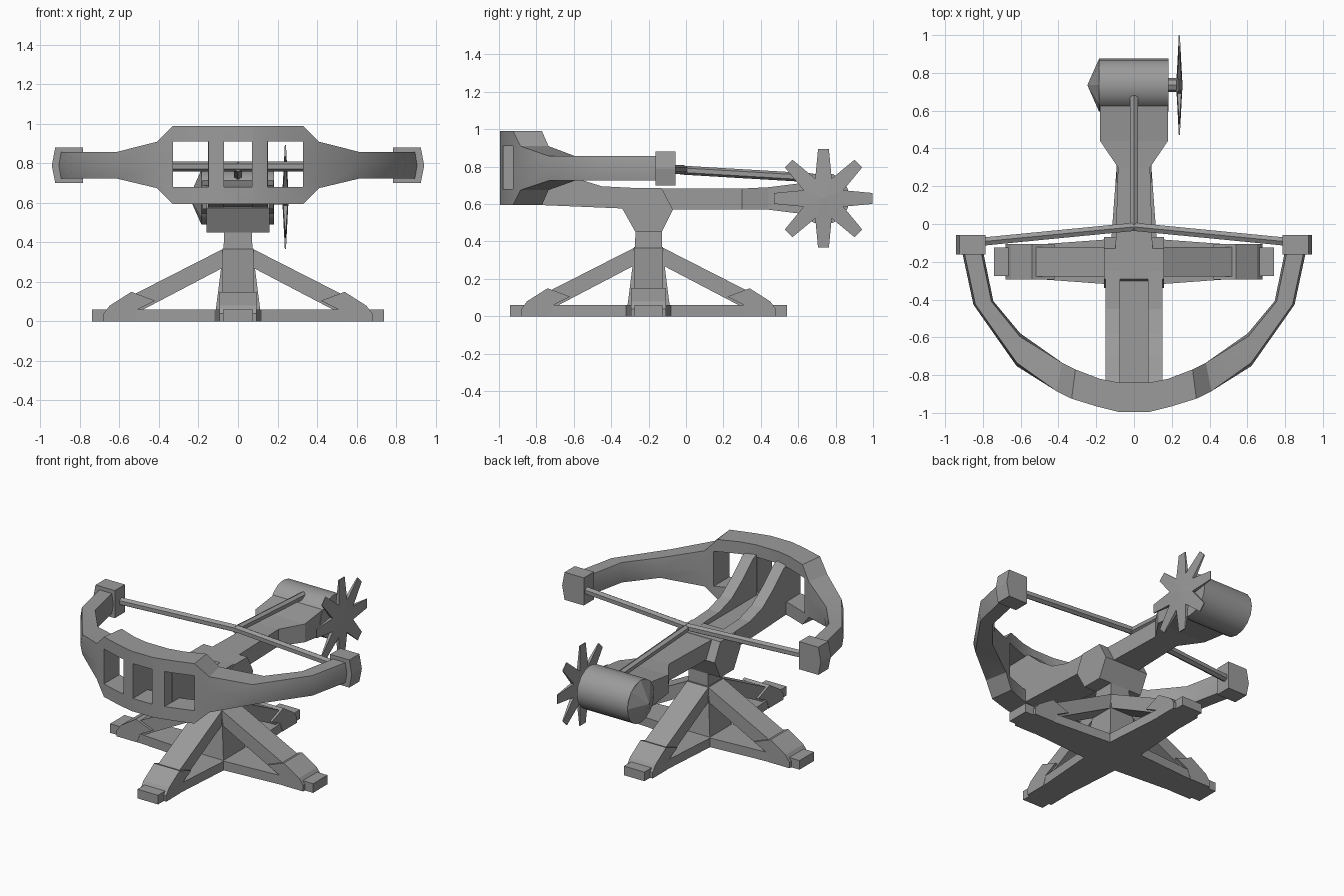
import bpy, bmesh, math
from mathutils import Vector, Matrix

if "Cube" in bpy.data.objects:
    bpy.data.objects.remove(bpy.data.objects["Cube"], do_unlink=True)

grey = bpy.data.materials.new("plain_grey")
grey.use_nodes = True
grey.diffuse_color = (0.33, 0.33, 0.33, 1)
grey.node_tree.nodes["Principled BSDF"].inputs["Base Color"].default_value = (0.33, 0.33, 0.33, 1)

PIVOT = Vector((0, -0.2, 0))


def finish(name, bm, smooth=None):
    bmesh.ops.recalc_face_normals(bm, faces=bm.faces)
    mesh = bpy.data.meshes.new(name)
    bm.to_mesh(mesh)
    bm.free()
    mesh.materials.append(grey)
    if smooth:
        mesh.shade_smooth()
        mesh.set_sharp_from_angle(angle=math.radians(smooth))
    obj = bpy.data.objects.new(name, mesh)
    bpy.context.collection.objects.link(obj)
    return obj


def loft(name, rings, smooth=None, matrix=None):
    """Skin a row of matching closed rings and cap both ends."""
    bm = bmesh.new()
    rows = [[bm.verts.new(p) for p in ring] for ring in rings]
    n = len(rows[0])
    for a, b in zip(rows, rows[1:]):
        for i in range(n):
            j = (i + 1) % n
            bm.faces.new((a[i], a[j], b[j], b[i]))
    bm.faces.new(rows[0])
    bm.faces.new(rows[-1])
    if matrix:
        bm.transform(matrix)
    return finish(name, bm, smooth)


def prism(name, outline, axis, lo, hi, matrix=None):
    """Extrude a 2D outline along the x, y or z axis."""
    def place(p, t):
        return {"x": (t, *p), "y": (p[0], t, p[1]), "z": (*p, t)}[axis]
    return loft(name, [[place(p, t) for p in outline] for t in (lo, hi)], matrix=matrix)


def box_ring(hw, y, z0, z1):
    return [(-hw, y, z0), (hw, y, z0), (hw, y, z1), (-hw, y, z1)]


def rod(name, start, end, r, sides=6, r2=None, smooth=None):
    a, b = Vector(start), Vector(end)
    bm = bmesh.new()
    bmesh.ops.create_cone(bm, cap_ends=True, segments=sides, radius1=r,
                          radius2=r if r2 is None else r2, depth=(b - a).length)
    turn = (b - a).to_track_quat("Z", "Y").to_matrix().to_4x4()
    bm.transform(Matrix.Translation((a + b) / 2) @ turn)
    return finish(name, bm, smooth)


# Four-legged stand: ground beam, strut and foot sleeve for each direction
half_beam = [(0, 0.12), (0.12, 0.12), (0.53, 0.09), (0.6, 0.075), (0.74, 0.075)]
beam = half_beam + [(x, -y) for x, y in reversed(half_beam)]
strut = [(0.62, 0.03), (0.6, 0.1), (0.07, 0.37), (0, 0.37), (0, 0.28), (0.08, 0.27), (0.5, 0.05)]
sleeve = [(0.68, 0), (0.68, 0.04), (0.65, 0.08), (0.54, 0.15), (0.42, 0.105), (0.51, 0.06), (0.53, 0)]
for i, side in enumerate(("left", "back", "right", "front")):
    m = Matrix.Translation(PIVOT) @ Matrix.Rotation(i * math.pi / 2, 4, "Z")
    prism(side + "_ground_beam", beam, "z", 0, 0.06, m)
    prism(side + "_strut", strut, "y", -0.078, 0.078, m)
    prism(side + "_foot_sleeve", sleeve, "y", -0.093, 0.093, m)

# Central column and swivel head
column = [(0.12, 0), (0.073, 0.37), (0.07, 0.46)]
loft("column", [[(sx * w, sy * w - 0.2, z) for sx, sy in ((-1, -1), (1, -1), (1, 1), (-1, 1))]
                for w, z in column])
head = [(-0.27, 0.45), (-0.13, 0.45), (-0.07, 0.57), (-0.13, 0.685), (-0.29, 0.685), (-0.34, 0.575)]
prism("swivel_head", head, "x", -0.16, 0.16)

# Stock: narrow body widening into the winch housing
loft("stock", [box_ring(*s) for s in (
    (0.1, -0.2, 0.572, 0.683), (0.085, 0.3, 0.572, 0.683),
    (0.18, 0.44, 0.57, 0.69), (0.18, 0.68, 0.54, 0.72))])

# Curved side rails rising to the bow, with a floor plank between them
rail = [(-0.9, 0.6), (-0.3, 0.575), (-0.25, 0.685), (-0.45, 0.695), (-0.58, 0.735),
        (-0.7, 0.82), (-0.8, 0.91), (-0.9, 0.95)]
for side, s in (("left", 1), ("right", -1)):
    prism(side + "_rail", rail, "x", s * 0.074, s * 0.152)
loft("floor_plank", [box_ring(0.08, -0.9, 0.6, 0.66), box_ring(0.08, -0.25, 0.577, 0.66)])

# Bow: outer x, outer y, inner x, inner y, bottom, top for one half
half_bow = [(0.08, -0.995, 0.08, -0.84, 0.595, 0.99),
            (0.2, -0.965, 0.18, -0.82, 0.595, 0.99),
            (0.33, -0.925, 0.31, -0.77, 0.595, 0.99),
            (0.41, -0.885, 0.38, -0.735, 0.675, 0.91),
            (0.62, -0.735, 0.605, -0.595, 0.725, 0.857),
            (0.84, -0.425, 0.755, -0.41, 0.725, 0.857),
            (0.905, -0.12, 0.815, -0.12, 0.725, 0.857)]


def bow_ring(s, ox, oy, ix, iy, z0, z1):
    o, i, zm = Vector((ox, oy)), Vector((ix, iy)), (z0 + z1) / 2
    bulge = (o - i) * (0.12 if ox > 0.5 else 0)
    row = [(i, z0), (o, z0), (o + bulge, zm), (o, z1), (i, z1), (i - bulge, zm)]
    return [(s * p.x, p.y, z) for p, z in row]


bow = loft("bow", [bow_ring(-1, *p) for p in reversed(half_bow)] +
           [bow_ring(1, *p) for p in half_bow], smooth=30)

# Three openings through the bow plate
for name, x0, x1 in (("right", -0.33, -0.15), ("middle", -0.07, 0.07), ("left", 0.15, 0.33)):
    cutter = prism(name + "_opening_cutter",
                   [(x0, 0.68), (x1, 0.68), (x1, 0.91), (x0, 0.91)], "y", -1.1, -0.65)
    cutter.hide_render = True
    cutter.hide_set(True)
    cut = bow.modifiers.new(name + "_opening", "BOOLEAN")
    cut.operation = "DIFFERENCE"
    cut.solver = "EXACT"
    cut.object = cutter

# Bow tips and the string
tip = [(0.785, 0.70), (0.925, 0.70), (0.943, 0.79), (0.925, 0.882), (0.785, 0.882)]
for side, s in (("left", 1), ("right", -1)):
    prism(side + "_bow_tip", [(s * x, z) for x, z in tip], "y", -0.162, -0.057)
    rod(side + "_string", (0, -0.015, 0.785), (s * 0.82, -0.095, 0.785), 0.025)

# Draw rope from the string to the winch
rod("draw_rope", (0, -0.03, 0.782), (0, 0.68, 0.74), 0.024)

# Winch drum with pointed cap and axle
rod("winch_drum", (-0.185, 0.735, 0.63), (0.183, 0.735, 0.63), 0.14, 16, smooth=40)
rod("drum_cap", (-0.185, 0.735, 0.63), (-0.247, 0.735, 0.63), 0.14, 8, r2=0)
rod("wheel_axle", (0.17, 0.735, 0.63), (0.24, 0.735, 0.63), 0.037, 8)

# Eight-bladed hand wheel, thick at the hub and thin at the tips
bm = bmesh.new()
rims = []
for s in (-1, 1):
    hub = bm.verts.new((0.24 + s * 0.017, 0.735, 0.63))
    rim = []
    for i in range(8):
        for offset, r, t in ((-0.11, 0.265, 0.003), (0.11, 0.265, 0.003), (math.pi / 8, 0.115, 0.011)):
            a = i * math.pi / 4 + offset
            rim.append(bm.verts.new((0.24 + s * t, 0.735 + r * math.cos(a), 0.63 + r * math.sin(a))))
    for i in range(8):
        a, b, c, d = rim[3 * i - 1], rim[3 * i], rim[3 * i + 1], rim[3 * i + 2]
        for face in ((a, b, c), (a, c, d), (hub, a, d)):
            bm.faces.new(face)
    rims.append(rim)
for i in range(24):
    bm.faces.new((rims[0][i - 1], rims[0][i], rims[1][i], rims[1][i - 1]))
finish("hand_wheel", bm)
